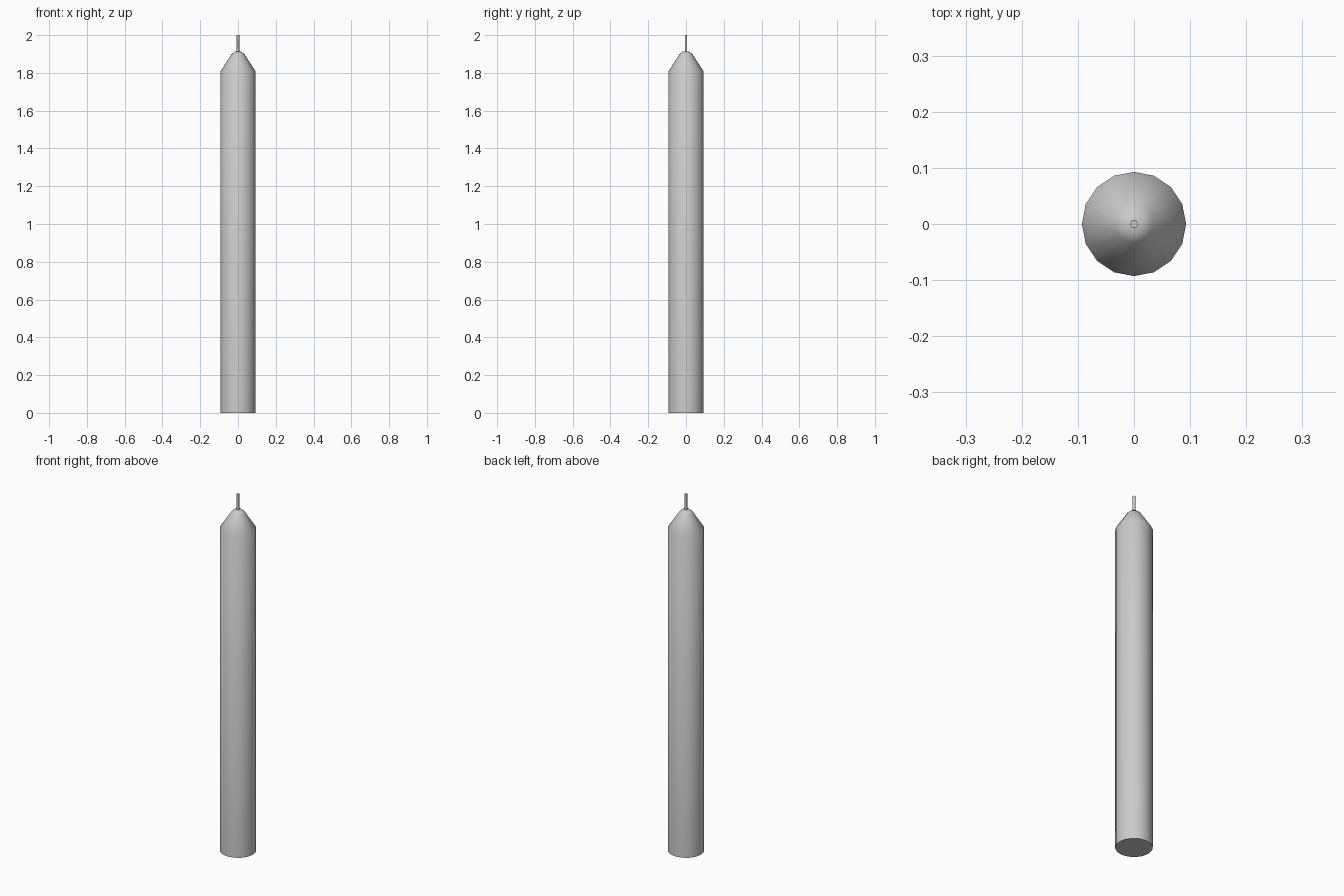
import bpy, math

if "Cube" in bpy.data.objects:
    bpy.data.objects.remove(bpy.data.objects["Cube"])


def lathe(name, profile, sides):
    """Revolve (radius, height) points about z, capping both ends."""
    verts = [(r * math.cos(2 * math.pi * i / sides), r * math.sin(2 * math.pi * i / sides), z)
             for r, z in profile for i in range(sides)]
    faces = [tuple(reversed(range(sides)))]
    for k in range(len(profile) - 1):
        a, b = k * sides, (k + 1) * sides
        for i in range(sides):
            j = (i + 1) % sides
            faces.append((a + i, a + j, b + j, b + i))
    top = (len(profile) - 1) * sides
    faces.append(tuple(range(top, top + sides)))
    mesh = bpy.data.meshes.new(name)
    mesh.from_pydata(verts, [], faces)
    mesh.update()
    obj = bpy.data.objects.new(name, mesh)
    bpy.context.collection.objects.link(obj)
    bpy.ops.object.select_all(action='DESELECT')
    obj.select_set(True)
    bpy.context.view_layer.objects.active = obj
    bpy.ops.object.shade_smooth_by_angle(angle=math.radians(62))
    return obj


# Wax body: straight shaft, tapered shoulder, softened tip
lathe("candle_body", [(0.093, 0), (0.093, 1.808), (0.034, 1.899), (0.018, 1.912)], 16)

# Thin hexagonal wick, set into the tip
lathe("wick", [(0.0075, 1.905), (0.0075, 2.0)], 6)
